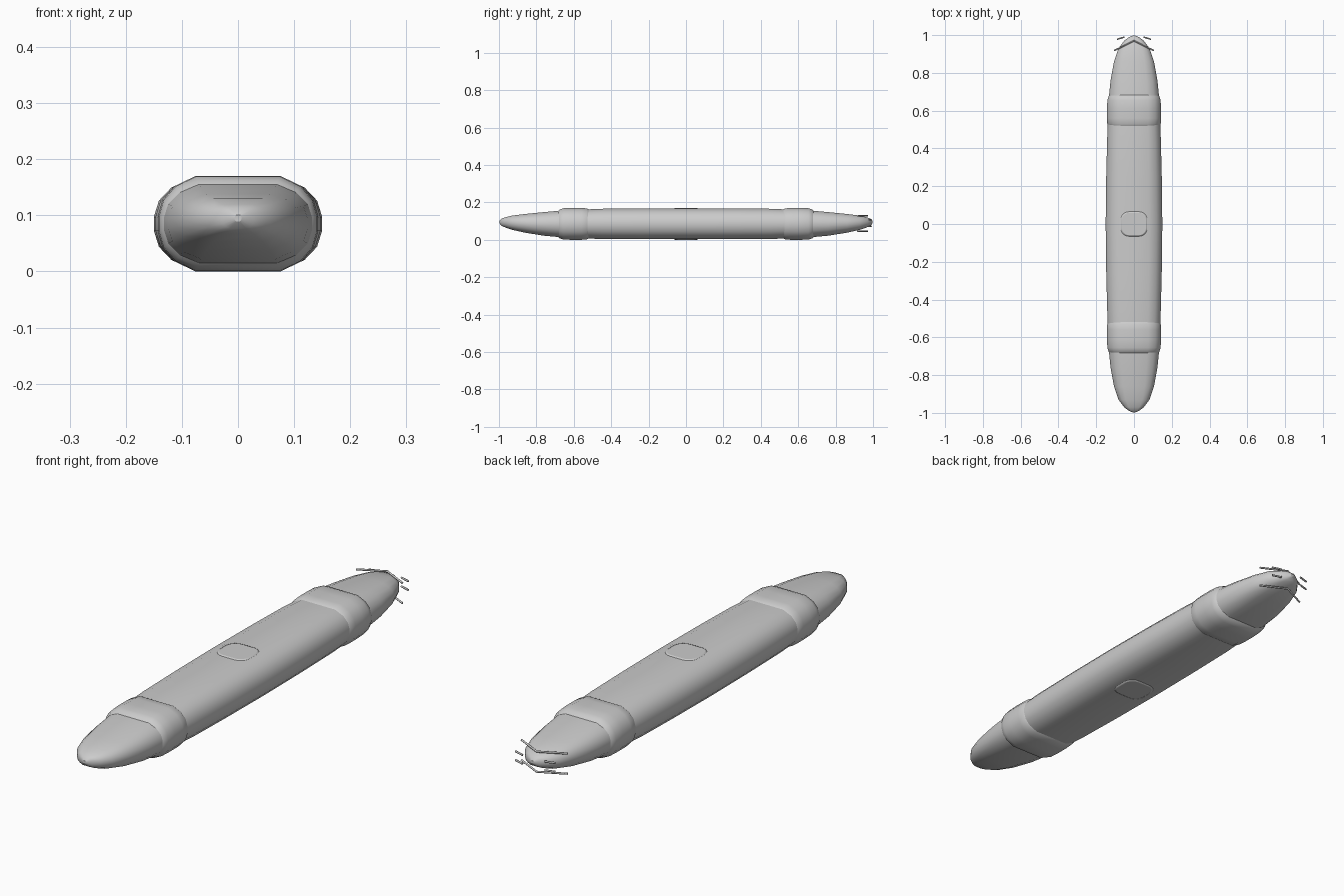
import bpy, math
from mathutils import Vector

if "Cube" in bpy.data.objects:
    bpy.data.objects.remove(bpy.data.objects["Cube"])

CZ = 0.085
QUARTER = [(1, 0.15), (0.94, 0.5), (0.79, 0.79), (0.53, 1)]
# Flattened rounded cross-section, normalised to half width and half height
SECTION = (QUARTER + [(-x, z) for x, z in reversed(QUARTER)]
           + [(-x, -z) for x, z in QUARTER] + [(x, -z) for x, z in reversed(QUARTER)])


def smooth(obj, angle=35):
    bpy.ops.object.select_all(action='DESELECT')
    obj.select_set(True)
    bpy.context.view_layer.objects.active = obj
    bpy.ops.object.shade_smooth_by_angle(angle=math.radians(angle))


def make(name, verts, faces, angle=35):
    mesh = bpy.data.meshes.new(name)
    mesh.from_pydata(verts, [], faces)
    mesh.update()
    obj = bpy.data.objects.new(name, mesh)
    bpy.context.collection.objects.link(obj)
    smooth(obj, angle)
    return obj


def loft(name, rings):
    """rings: (y, half width, half height, centre z), front to back"""
    n = len(SECTION)
    verts = [(x * hw, y, cz + z * hh) for y, hw, hh, cz in rings for x, z in SECTION]
    faces = [(i * n + j, (i + 1) * n + j, (i + 1) * n + (j + 1) % n, i * n + (j + 1) % n)
             for i in range(len(rings) - 1) for j in range(n)]
    faces = [f[::-1] for f in faces]
    faces += [tuple(range(n)), tuple(reversed(range((len(rings) - 1) * n, len(rings) * n)))]
    return make(name, verts, faces, 50)


# Long main body with tapered ends
half = [(0, .15, .082), (.25, .147, .082), (.45, .142, .081), (.66, .134, .072),
        (.76, .124, .063), (.86, .106, .050), (.93, .082, .038), (.97, .052, .026),
        (.988, .028, .018), (.998, .006, .006)]
rings = [(-y, w, h) for y, w, h in reversed(half[1:])] + half
loft("body", [(y, w, h, CZ + max(0, abs(y) - .8) * 0.05) for y, w, h in rings])

# Raised collars near each end
for name, s in (("front_collar", -1), ("back_collar", 1)):
    prof = [(.52, .135, .078), (.53, .1415, .083), (.56, .143, .085), (.61, .143, .085),
            (.655, .141, .084), (.675, .135, .077), (.685, .125, .068)]
    if s < 0:
        prof = prof[::-1]
    loft(name, [(s * y, w, h, CZ) for y, w, h in prof])


# Shallow pads in the middle, above and below
def pad(name, z):
    bpy.ops.mesh.primitive_cube_add(size=1, location=(0, 0, z))
    o = bpy.context.object
    o.name = name
    o.scale = (0.145, 0.135, 0.02)
    bpy.ops.object.transform_apply(location=False, rotation=False, scale=True)
    for e in [(0.05, 4, 'VERTICES')]:
        m = o.modifiers.new("round", 'BEVEL')
        m.width, m.segments = 0.009, 2
    # round the upright corners first
    import bmesh
    bm = bmesh.new()
    bm.from_mesh(o.data)
    up = [e for e in bm.edges if abs(e.verts[0].co.z - e.verts[1].co.z) > 0.01]
    bmesh.ops.bevel(bm, geom=up, offset=0.045, segments=5, profile=0.5, affect='EDGES')
    bm.to_mesh(o.data)
    bm.free()
    smooth(o, 50)


pad("top_pad", 0.16)
pad("bottom_pad", 0.01)


# Thin bent prongs around the back tip
def prong(name, pts):
    cu = bpy.data.curves.new(name, 'CURVE')
    cu.dimensions = '3D'
    cu.bevel_depth = 0.004
    cu.bevel_resolution = 1
    cu.use_fill_caps = True
    sp = cu.splines.new('POLY')
    sp.points.add(len(pts) - 1)
    for p, c in zip(sp.points, pts):
        p.co = (*c, 1)
    o = bpy.data.objects.new(name, cu)
    bpy.context.collection.objects.link(o)


for name, z in (("upper_prong", .128), ("lower_prong", .045)):
    prong(name, [(-.105, .918, z), (0, .97, z), (.105, .918, z)])
for name, s in (("left_prong", -1), ("right_prong", 1)):
    for i, z in enumerate((.072, .108)):
        prong(f"{name}_{i}", [(s * .09, .978, z), (s * .05, .99, z)])
